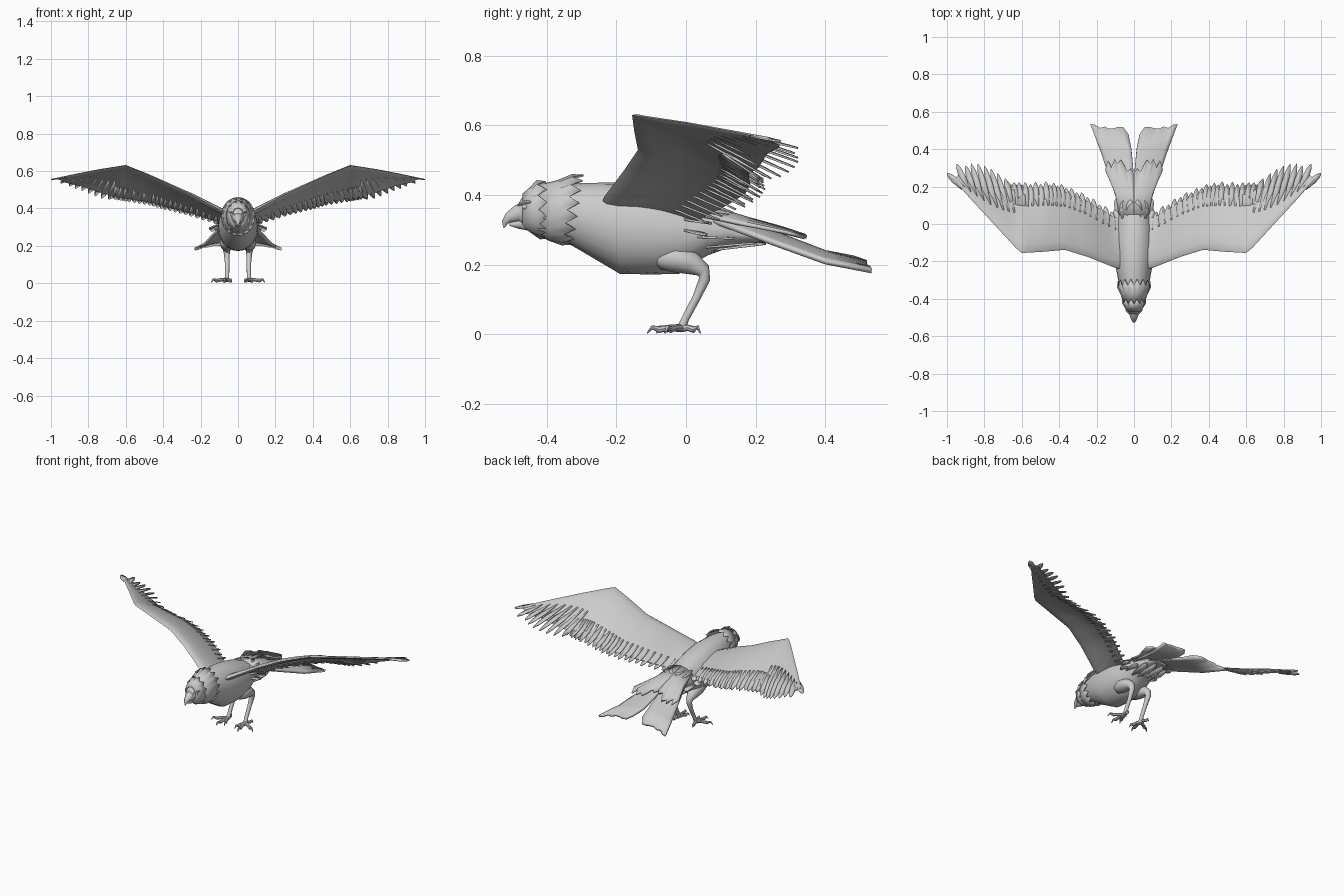
import bpy, bmesh, math
from mathutils import Vector as V

if "Cube" in bpy.data.objects:
    bpy.data.objects.remove(bpy.data.objects["Cube"])

UP = V((0, 0, 1))


def finish(name, bm, mirror=False, thick=0, angle=40):
    bmesh.ops.recalc_face_normals(bm, faces=bm.faces)
    me = bpy.data.meshes.new(name)
    bm.to_mesh(me)
    bm.free()
    ob = bpy.data.objects.new(name, me)
    bpy.context.collection.objects.link(ob)
    bpy.ops.object.select_all(action='DESELECT')
    ob.select_set(True)
    bpy.context.view_layer.objects.active = ob
    bpy.ops.object.shade_smooth_by_angle(angle=math.radians(angle))
    if thick:
        m = ob.modifiers.new("thickness", 'SOLIDIFY')
        m.thickness, m.offset = thick, 0
    if mirror:
        m = ob.modifiers.new("mirror", 'MIRROR')
        m.use_clip = False
        m.use_mirror_merge = False
    return ob


def loft(bm, rings, closed=True, caps=True):
    vs = [[bm.verts.new(p) for p in r] for r in rings]
    n = len(vs[0])
    for a, b in zip(vs, vs[1:]):
        for i in range(n if closed else n - 1):
            j = (i + 1) % n
            bm.faces.new((a[i], a[j], b[j], b[i]))
    if caps and closed:
        bm.faces.new(vs[0])
        bm.faces.new(vs[-1])


def ellipse(y, z, rx, rz, n=20, jag=0, lean=0):
    out = []
    for i in range(n):
        a = 2 * math.pi * i / n
        out.append((rx * math.cos(a), y + lean * math.sin(a) + jag * (1 if i % 2 else -1),
                    z + rz * math.sin(a)))
    return out


def tube(bm, pts, radii, n=10):
    pts = [V(p) for p in pts]
    rings = []
    for i, (p, r) in enumerate(zip(pts, radii)):
        t = (pts[min(i + 1, len(pts) - 1)] - pts[max(i - 1, 0)]).normalized()
        a = t.cross(V((1, 0, 0)) if abs(t.x) < .8 else UP).normalized()
        b = t.cross(a)
        rings.append([p + r * (a * math.cos(k * 2 * math.pi / n) + b * math.sin(k * 2 * math.pi / n))
                      for k in range(n)])
    loft(bm, rings)


def feather(bm, r, t, w):
    d = t - r
    s = d.cross(UP).normalized() * w / 2
    left = [(0, .7), (.5, 1), (.8, .75), (.93, .4)]
    pts = [r + d * f - s * k for f, k in left] + [t] + [r + d * f + s * k for f, k in reversed(left)]
    bm.faces.new([bm.verts.new(p) for p in pts])


# Body, running back into the flat under-tail
bm = bmesh.new()
loft(bm, [ellipse(*r) for r in [
    (-.38, .355, .055, .07), (-.30, .337, .085, .098), (-.19, .305, .104, .131),
    (-.10, .296, .108, .124), (-.02, .288, .1, .114), (.06, .296, .085, .07),
    (.12, .298, .075, .05), (.18, .285, .065, .025), (.24, .27, .05, .006)]])
finish("body", bm)

# Head core
bm = bmesh.new()
loft(bm, [ellipse(*r) for r in [
    (-.34, .355, .06, .075), (-.40, .356, .056, .074), (-.44, .358, .044, .061),
    (-.47, .354, .032, .04), (-.48, .35, .025, .028)]])
finish("head", bm)

# Layered neck ruff and face hood with ragged edges
bm = bmesh.new()
loft(bm, [ellipse(-.43, .357, .05, .068, 32), ellipse(-.38, .355, .068, .085, 32, 0, .01),
          ellipse(-.325, .358, .088, .1, 32, .016, .015)], caps=False)
finish("neck_ruff", bm, thick=.005)
bm = bmesh.new()
loft(bm, [ellipse(-.468, .357, .034, .045, 24), ellipse(-.445, .358, .048, .064, 24),
          ellipse(-.41, .358, .062, .083, 24, .013, -.005)], caps=False)
finish("face_hood", bm, thick=.005)

# Hooked beak
bm = bmesh.new()
tube(bm, [(0, -.46, .348), (0, -.485, .346), (0, -.508, .335), (0, -.52, .322), (0, -.523, .306)],
     [.033, .025, .016, .009, .002])
tube(bm, [(0, -.44, .318), (0, -.48, .318), (0, -.507, .316)], [.022, .015, .004])
finish("beak", bm)

# Eyes and brow ridges
bm = bmesh.new()
bmesh.ops.create_uvsphere(bm, u_segments=12, v_segments=8, radius=.008)
bmesh.ops.translate(bm, verts=bm.verts, vec=(.035, -.462, .366))
tube(bm, [(.022, -.482, .372), (.038, -.462, .379), (.046, -.442, .38)], [.003, .006, .003], 8)
finish("eye_and_brow", bm, mirror=True)

# Wing stations: leading edge and trailing edge
STN = [((.05, -.245, .365), (.05, .04, .315)), ((.10, -.235, .395), (.11, .045, .327)),
       ((.25, -.175, .475), (.25, .13, .37)), ((.37, -.138, .53), (.37, .18, .40)),
       ((.48, -.148, .58), (.46, .195, .425)), ((.60, -.155, .63), (.58, .19, .445)),
       ((.635, -.125, .625), (.64, .19, .455)), ((.75, 0, .607), (.72, .215, .475)),
       ((.87, .13, .583), (.83, .235, .515)), ((.965, .237, .562), (.93, .27, .54))]


def wing_at(u, s):
    i = min(int(u), len(STN) - 2)
    f = u - i
    le = V(STN[i][0]).lerp(V(STN[i + 1][0]), f)
    te = V(STN[i][1]).lerp(V(STN[i + 1][1]), f)
    chord = (te - le).length
    return le.lerp(te, s) + UP * (.06 * chord * math.sin(math.pi * s))


bm = bmesh.new()
rings = []
top = [(0, 0), (.04, .6), (.15, 1), (.35, .8), (.6, .5), (.8, .3), (.97, .15)]
for k in range(37):
    u = k / 4
    h = .018 * (1 - .075 * u)
    up = [wing_at(u, s) + UP * h * t for s, t in top]
    low = [wing_at(u, s) - UP * h * t for s, t in reversed(top[1:])]
    rings.append(up + low)
loft(bm, rings)
finish("wing", bm, mirror=True, angle=50)

# Flight feathers: short ragged inner row, long fingered outer row
bm = bmesh.new()
for k in range(24):
    u = 1.0 + k * 5.3 / 23
    tip = wing_at(u, 1) + V((.012, .02 + .012 * (k % 2), -.008))
    feather(bm, wing_at(u, .72), tip, .034)
TIPS = [(1.0, .272, .554), (.948, .322, .535), (.90, .312, .52), (.87, .322, .507), (.835, .322, .495),
        (.80, .312, .48), (.765, .295, .466), (.73, .272, .453), (.69, .245, .447)]
for i, t in enumerate(TIPS):
    u = 8.5 - i * .3
    feather(bm, wing_at(u, .12 + .055 * i), V(t), .036)
finish("flight_feathers", bm, mirror=True, thick=.005)


# Tail sheets: rows of (inner point, outer point), ragged at the end
def sheet(name, rows, ends, thick, droop=.006):
    bm = bmesh.new()
    n = len(ends)
    grid = []
    for r, (a, b) in enumerate(rows):
        line = []
        for i in range(n):
            f = i / (n - 1)
            p = V(a).lerp(V(b), f) + UP * droop * math.sin(math.pi * f)
            if r == len(rows) - 1:
                p.y += ends[i]
                p.z -= ends[i] * .35
            line.append(p)
        grid.append(line)
    loft(bm, grid, closed=False)
    finish(name, bm, mirror=True, thick=thick)


sheet("tail", [((0, .08, .345), (.075, .08, .325)), ((0, .25, .292), (.13, .25, .262)),
               ((.014, .40, .235), (.182, .40, .208)), ((.03, .50, .213), (.232, .525, .185))],
      [-.02, .012, .012, .002, -.004, .004, -.006, .008, .008], .014)
sheet("tail_coverts", [((0, .05, .372), (.08, .05, .34)), ((0, .16, .338), (.10, .16, .317)),
                       ((0, .27, .305), (.155, .31, .286))],
      [0, .02, .0, .03, .055, .03, .05, .0, .035, -.02], .01)

# Rump and flank feathers
bm = bmesh.new()
for x0, y0, z0, x1, y1, z1 in [(.02, .03, .365, .02, .13, .352), (.05, .03, .355, .058, .125, .342),
                               (.075, .0, .33, .105, .075, .318), (.08, .0, .3, .12, .06, .285),
                               (.07, .03, .28, .095, .14, .275), (.05, .06, .25, .07, .2, .262),
                               (.02, .06, .24, .025, .23, .26)]:
    feather(bm, V((x0, y0, z0)), V((x1, y1, z1)), .045)
finish("rump_feathers", bm, mirror=True, thick=.006)

# Legs with heavy thighs
bm = bmesh.new()
tube(bm, [(.055, -.09, .215), (.056, -.075, .218), (.058, -.03, .218), (.06, .015, .205), (.06, .05, .183),
          (.06, .054, .16), (.058, .03, .105), (.058, -.002, .045), (.06, -.014, .015)],
     [.012, .03, .04, .034, .021, .016, .012, .011, .013], 12)
finish("leg", bm, mirror=True)

# Toes ending in curved claws
bm = bmesh.new()
for x, y in [(.035, -.085), (.075, -.112), (.145, -.06), (.075, .042)]:
    a, b = V((.06, -.014, .018)), V((x, y, .004))
    pts = [a.lerp(b, f) for f in (0, .35, .65, .85, 1)]
    for p, z in zip(pts, (.018, .019, .014, .02, .003)):
        p.z = z
    tube(bm, pts, [.012, .009, .01, .006, .0015], 8)
finish("foot", bm, mirror=True)
